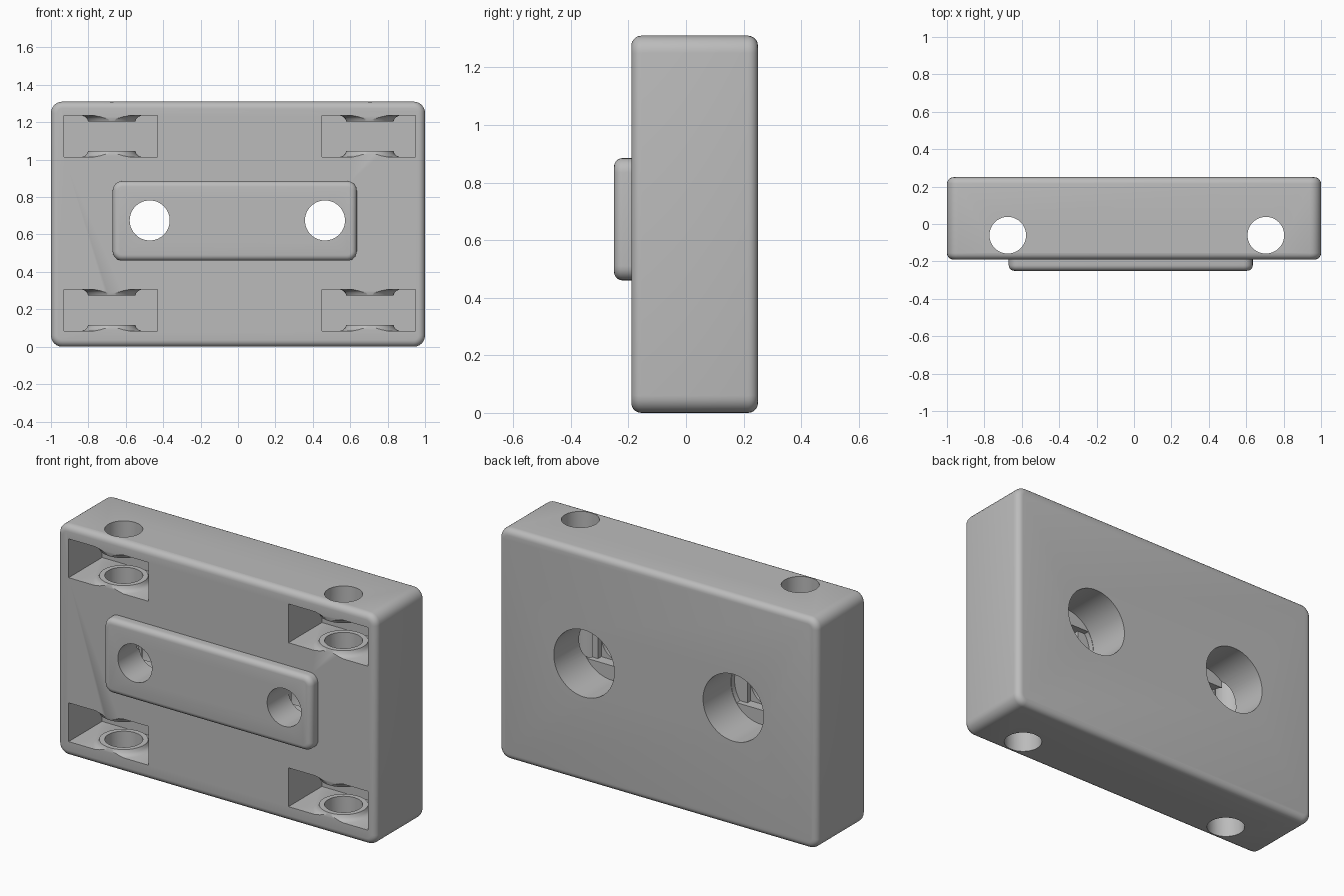
import bpy, bmesh, math
from mathutils import Matrix, Vector

cube = bpy.data.objects.get("Cube")
if cube:
    bpy.data.objects.remove(cube, do_unlink=True)

grey = bpy.data.materials.new("light grey")
grey.use_nodes = True
GREY = (0.5, 0.5, 0.5, 1)
grey.diffuse_color = GREY
grey.node_tree.nodes["Principled BSDF"].inputs["Base Color"].default_value = GREY


def finish(bm, name):
    bmesh.ops.recalc_face_normals(bm, faces=bm.faces)
    mesh = bpy.data.meshes.new(name)
    bm.to_mesh(mesh)
    bm.free()
    mesh.materials.append(grey)
    obj = bpy.data.objects.new(name, mesh)
    bpy.context.collection.objects.link(obj)
    return obj


def box_bm(lo, hi):
    lo, hi = Vector(lo), Vector(hi)
    bm = bmesh.new()
    bmesh.ops.create_cube(bm, size=1)
    bmesh.ops.transform(bm, verts=bm.verts, matrix=Matrix.Translation(
        (lo + hi) / 2) @ Matrix.Diagonal((*(hi - lo), 1)))
    return bm


def box(name, lo, hi):
    return finish(box_bm(lo, hi), name)


def rounded_slab(name, lo, hi, corner, rim):
    """Box with rounded outline corners and softened front and back rims."""
    bm = box_bm(lo, hi)
    along_y = [e for e in bm.edges
               if abs(e.verts[0].co.y - e.verts[1].co.y) > 1e-4]
    bmesh.ops.bevel(bm, geom=along_y, offset=corner, segments=6,
                    profile=0.5, affect='EDGES')
    rims = [e for e in bm.edges
            if abs(e.verts[0].co.y - e.verts[1].co.y) < 1e-4]
    bmesh.ops.bevel(bm, geom=rims, offset=rim, segments=5,
                    profile=0.5, affect='EDGES')
    return finish(bm, name)


def cylinder(name, radius, start, end):
    start, end = Vector(start), Vector(end)
    axis = end - start
    bm = bmesh.new()
    bmesh.ops.create_cone(
        bm, cap_ends=True, segments=64, radius1=radius, radius2=radius,
        depth=axis.length,
        matrix=Matrix.Translation((start + end) / 2)
        @ axis.to_track_quat('Z', 'Y').to_matrix().to_4x4())
    return finish(bm, name)


def flared_boss(name, x, y, z, up):
    """Raised ring with a concave flare, rising (up=1) or hanging (up=-1)."""
    profile = [(0, -0.03), (0.157, -0.03), (0.157, 0), (0.143, 0.006),
               (0.132, 0.016), (0.126, 0.032), (0, 0.032)]
    bm = bmesh.new()
    verts = [bm.verts.new((x + r, y, z + up * h)) for r, h in profile]
    edges = [bm.edges.new(pair) for pair in zip(verts, verts[1:])]
    bmesh.ops.spin(bm, geom=verts + edges, cent=(x, y, z), axis=(0, 0, 1),
                   angle=math.tau, steps=64, use_merge=True)
    bmesh.ops.remove_doubles(bm, verts=bm.verts, dist=1e-5)
    return finish(bm, name)


def combine(target, tool, operation):
    mod = target.modifiers.new("cut", 'BOOLEAN')
    mod.operation = operation
    mod.solver = 'EXACT'
    mod.object = tool
    graph = bpy.context.evaluated_depsgraph_get()
    mesh = bpy.data.meshes.new_from_object(target.evaluated_get(graph))
    target.modifiers.clear()
    target.data = mesh
    bpy.data.objects.remove(tool, do_unlink=True)


FRONT, BACK, HEIGHT = -0.19, 0.25, 1.31
ROD_Y, BOLT_Z = -0.06, 0.675

# Main block with the raised front pad
block = rounded_slab("mounting_block", (-1, FRONT, 0), (1, BACK, HEIGHT), 0.06, 0.035)
pad = rounded_slab("front_pad", (-0.67, -0.25, 0.46), (0.635, -0.1, 0.885), 0.05, 0.03)
combine(block, pad, 'UNION')

# Front pockets, each keeping a boss on its floor and ceiling
for left in (-0.93, 0.45):
    rod_x = left + 0.255
    for low in (0.085, 1.015):
        high = low + 0.22
        pocket = box("pocket_cutter", (left, FRONT - 0.02, low),
                     (left + 0.5, FRONT + 0.3, high))
        for z, up in ((low, 1), (high, -1)):
            combine(pocket, flared_boss("boss", rod_x, ROD_Y, z, up), 'DIFFERENCE')
        combine(block, pocket, 'DIFFERENCE')

    # Vertical rod hole through the whole block
    combine(block, cylinder("rod_hole_cutter", 0.098, (rod_x, ROD_Y, -0.1),
                            (rod_x, ROD_Y, HEIGHT + 0.1)), 'DIFFERENCE')

# Bolt holes: rear counterbore, flat-sided step, square step, round bore
for x in (-0.472, 0.465):
    half = 0.108
    step = cylinder("step_cutter", 0.188, (x, -0.03, BOLT_Z), (x, 0.05, BOLT_Z))
    flats = box("flats", (x - 0.3, -0.1, BOLT_Z - half), (x + 0.3, 0.1, BOLT_Z + half))
    combine(step, flats, 'INTERSECT')
    for cutter in (
            cylinder("counterbore_cutter", 0.19, (x, 0, BOLT_Z), (x, 0.4, BOLT_Z)),
            step,
            box("square_cutter", (x - half, -0.06, BOLT_Z - half),
                (x + half, 0.02, BOLT_Z + half)),
            cylinder("bore_cutter", 0.107, (x, -0.4, BOLT_Z), (x, 0.01, BOLT_Z))):
        combine(block, cutter, 'DIFFERENCE')

# Smooth rounds, crisp machined edges
bpy.ops.object.select_all(action='DESELECT')
block.select_set(True)
bpy.context.view_layer.objects.active = block
bpy.ops.object.shade_smooth_by_angle(angle=math.radians(30))
